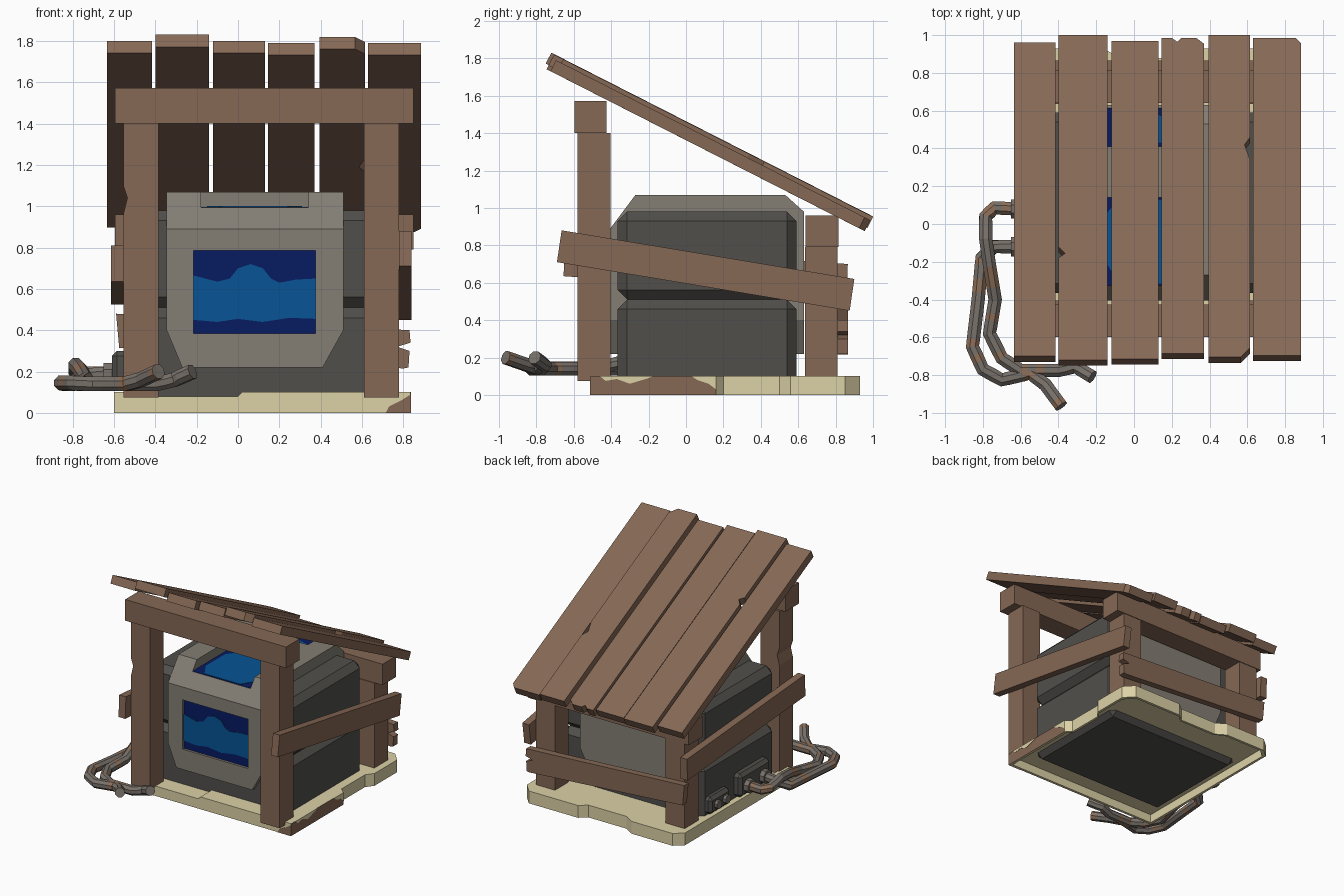
import bpy, bmesh, math, random
from mathutils import Vector as V

if "Cube" in bpy.data.objects:
    bpy.data.objects.remove(bpy.data.objects["Cube"])
random.seed(4)

def mat(name, c):
    m = bpy.data.materials.new(name)
    m.diffuse_color = (*c, 1)
    m.use_nodes = True
    m.node_tree.nodes["Principled BSDF"].inputs["Base Color"].default_value = m.diffuse_color
    return m

WOOD = mat("brown wood", (0.235, 0.138, 0.09))
CREAM = mat("cream paint", (0.72, 0.64, 0.385))
DARK = mat("dark grey shell", (0.082, 0.078, 0.07))
LIGHT = mat("warm grey casing", (0.23, 0.21, 0.175))
NAVY = mat("navy screen", (0.002, 0.011, 0.12))
BLUE = mat("blue liquid", (0.002, 0.088, 0.3))
PIPE = mat("pipe grey", (0.19, 0.165, 0.145))
RUST = mat("pipe rust", (0.27, 0.16, 0.1))

def finish(name, bm, mats):
    bmesh.ops.recalc_face_normals(bm, faces=bm.faces)
    me = bpy.data.meshes.new(name)
    bm.to_mesh(me)
    bm.free()
    for m in mats:
        me.materials.append(m)
    ob = bpy.data.objects.new(name, me)
    bpy.context.collection.objects.link(ob)
    return ob

def prism(name, pts, off, *mats):
    """Closed solid: polygon swept along an offset vector."""
    bm = bmesh.new()
    f = bm.faces.new([bm.verts.new(p) for p in pts])
    r = bmesh.ops.extrude_face_region(bm, geom=[f], use_keep_orig=True)
    for v in r["geom"]:
        if isinstance(v, bmesh.types.BMVert):
            v.co += V(off)
    return finish(name, bm, mats)

def box(name, x0, x1, y0, y1, z0, z1, m, bevel=0):
    ob = prism(name, [(x0, y0, z0), (x1, y0, z0), (x1, y1, z0), (x0, y1, z0)], (0, 0, z1 - z0), m)
    if bevel:
        b = ob.modifiers.new("bevel", 'BEVEL')
        b.width, b.segments = bevel, 1
    return ob

def along_x(name, pts, x0, x1, m):      # (y,z) outline swept in x
    return prism(name, [(x0, y, z) for y, z in pts], (x1 - x0, 0, 0), m)

def along_y(name, pts, y0, y1, m):      # (x,z) outline swept in y
    return prism(name, [(x, y0, z) for x, z in pts], (0, y1 - y0, 0), m)

def along_z(name, pts, z0, z1, *m):     # (x,y) outline swept in z
    return prism(name, [(x, y, z0) for x, y in pts], (0, 0, z1 - z0), *m)

def boolean(ob, cutter, op='DIFFERENCE'):
    md = ob.modifiers.new("cut", 'BOOLEAN')
    md.object, md.operation, md.solver = cutter, op, 'EXACT'
    bpy.context.view_layer.objects.active = ob
    bpy.ops.object.modifier_apply(modifier=md.name)
    bpy.data.objects.remove(cutter)

# base tray: chipped outline, hollow underneath
rim = [(-.6, -.51), (.05, -.51), (.835, -.51), (.835, .16), (.79, .2), (.79, .5), (.835, .56), (.835, .85),
       (.76, .93), (.32, .93), (.26, .88), (-.08, .88), (-.16, .93), (-.53, .93), (-.6, .87)]
base = along_z("base_tray", rim, 0, .1, CREAM, WOOD)
inner = [(.117 + (x - .117) * .97, .21 + (y - .21) * .97) for x, y in rim]
boolean(base, along_z("cutter", inner, -.1, .07, CREAM))
boolean(base, along_y("cutter", [(-.54, .08), (0, .08), (.04, .12), (-.54, .12)], -.6, -.3, CREAM))
for p in base.data.polygons:            # bare wood on the right edge
    if p.center.x > .83 and p.center.y < .16 and p.normal.x > .5:
        p.material_index = 1
along_x("paint_streak", [(-.46, .1), (-.43, .075), (-.37, .085), (-.3, .06), (-.2, .09), (-.18, .1)], .834, .838, CREAM)
along_x("paint_edge", [(.03, .1), (.06, .08), (.12, .06), (.16, .03), (.16, .1)], .834, .838, CREAM)
along_y("bare_corner", [(.715, 0), (.836, 0), (.836, .09), (.79, .06), (.73, .03)], -.513, -.508, WOOD)

# posts and beams
for x0, tag in ((-.555, "left"), (.61, "right")):
    x1 = x0 + .17
    outline = [(x0, .075), (x1, .075), (x1, 1.4), (x0, 1.4)]
    if tag == "left":
        outline += [(x0, 1.1), (x0 + .02, 1.04), (x0, .96)]
    along_y("front_post_" + tag, outline, -.58, -.405, WOOD)
    box("back_post_" + tag, x0, x1, .635, .81, .1, .79, WOOD)
box("front_beam", -.595, .85, -.597, -.425, 1.4, 1.572, WOOD)
box("back_beam", -.595, .85, .64, .815, .79, .96, WOOD)

# nailed side and back boards
along_x("right_board", [(-.69, .71), (.875, .45), (.9, .62), (-.665, .88)], .78, .84, WOOD)
along_x("left_board", [(-.655, .635), (.86, .525), (.865, .7), (-.645, .81)], -.615, -.555, WOOD)
along_y("back_board", [(-.575, .315), (.8, .215), (.825, .22), (.83, .3), (.77, .32), (.835, .34), (.83, .4),
                       (-.59, .48)], .81, .865, WOOD)

# sloped roof planks: x0, x1, front y, back y, front top z
planks = [(-.635, -.415, -.70, .96, 1.80), (-.40, -.14, -.72, 1.0, 1.83), (-.12, .13, -.715, .97, 1.80),
          (.145, .37, -.685, .985, 1.79), (.395, .615, -.705, 1.0, 1.82), (.63, .885, -.695, .985, 1.79)]
ang = math.atan(.509)
drop = (0, -.066 * math.sin(ang), -.066 * math.cos(ang))
for i, (x0, x1, y0, y1, zt) in enumerate(planks):
    a, b, c, d = (x0, y0), (x1, y0), (x1, y1), (x0, y1)
    pts = [a, b, c, d]
    if i == 1:
        pts = [a, b, c, d, (x0, -.12), (x0 + .035, -.155), (x0, -.18)]
    if i == 3:
        pts = [a, b, (x1, y1 - .03), (x1 - .04, y1), (.25, y1), (.23, y1 - .02), (.2, y1), d]
    if i == 4:
        pts = [a, (x1 - .05, y0), (x1, y0 + .05), (x1, .34), (x1 - .03, .42), (x1, .46), c, d]
    if i == 5:
        pts = [a, b, (x1, y1 - .03), (x1 - .03, y1), d]
    prism(f"roof_plank_{i + 1}", [(x, y, zt - .509 * (y - y0)) for x, y in pts], drop, WOOD)

# dark shell: lower and upper halves with a chamfer groove between
box("lower_shell", -.55, .715, -.365, .59, .03, .51, DARK, .05)
box("upper_shell", -.55, .715, -.365, .59, .51, .98, DARK, .05)

# casing band: side profile intersected with front profile
case = along_x("casing", [(-.405, .22), (.63, .22), (.63, .98), (.53, 1.07), (-.27, 1.07), (-.405, .89)],
               -.345, .51, LIGHT)
boolean(case, along_y("front_profile", [(-.27, .22), (.41, .22), (.51, .4), (.51, 1.1), (-.345, 1.1), (-.345, .4)],
                      -.6, .8, LIGHT), 'INTERSECT')
boolean(case, box("cutter", -.215, .375, -.6, -.38, .385, .785, LIGHT))
boolean(case, box("cutter", -.18, .34, -.5, .14, .995, 1.2, LIGHT))
boolean(case, box("cutter", -.18, .34, .41, .8, .995, 1.2, LIGHT))

# front screen with liquid wave
box("front_screen", -.215, .375, -.386, -.379, .385, .785, NAVY)
along_y("front_liquid", [(-.215, .45), (-.1, .44), (0, .455), (.12, .44), (.25, .46), (.375, .455), (.375, .65),
                         (.28, .645), (.2, .63), (.16, .65), (.12, .7), (.06, .72), (0, .7), (-.04, .65),
                         (-.1, .635), (-.215, .665)], -.391, -.385, BLUE)
# top windows
box("top_screen", -.18, .34, -.325, .14, .994, .997, NAVY)
along_z("top_liquid", [(-.15, -.2), (-.08, -.315), (.24, -.315), (.31, -.2), (.3, .03), (.2, .125), (-.08, .135),
                       (-.15, .05)], .996, 1.0, BLUE)
box("rear_top_screen", -.18, .34, .41, .613, .994, .997, NAVY)
along_z("rear_top_liquid", [(-.05, .44), (.2, .43), (.28, .52), (.12, .58), (-.1, .55)], .996, 1.0, BLUE)

def tube(name, path, radii, m, sides=8, m2=None):
    """Ringed tube following a path, capped, with optional random rust bands."""
    bm = bmesh.new()
    path = [V(p) for p in path]
    rings = []
    for i, p in enumerate(path):
        t = (path[min(i + 1, len(path) - 1)] - path[max(i - 1, 0)]).normalized()
        u = t.cross(V((0, 0, 1))).normalized()
        w = u.cross(t)
        rings.append([bm.verts.new(p + radii[i] * (u * math.cos(a) + w * math.sin(a)))
                      for a in (2 * math.pi * (k + .5) / sides for k in range(sides))])
    for r, s in zip(rings, rings[1:]):
        rust = bool(m2) and random.random() < .22
        for k in range(sides):
            j = (k + 1) % sides
            bm.faces.new((r[k], r[j], s[j], s[k])).material_index = int(rust)
    bm.faces.new(rings[0])
    bm.faces.new(rings[-1])
    return finish(name, bm, [m, m2] if m2 else [m])

# pipe sockets on the left side
box("pipe_socket", -.61, -.52, -.22, .17, .11, .3, DARK, .025)
box("valve_box", -.6, -.52, .28, .54, .11, .25, DARK, .025)
for y in (.08, -.12):
    tube("pipe_flange", [(-.6, y, .19), (-.65, y, .19)], [.055] * 2, PIPE)
for y in (.35, .46):
    tube("valve_knob", [(-.59, y, .18), (-.625, y, .18)], [.035] * 2, PIPE)

# two bent pipes running round to the front
pipe_a = [(-.62, .08, .19), (-.74, .085, .19), (-.785, .04, .2), (-.785, -.08, .23), (-.765, -.22, .21),
          (-.735, -.4, .16), (-.765, -.58, .14), (-.7, -.71, .14), (-.6, -.775, .14), (-.4, -.775, .14),
          (-.31, -.755, .16), (-.22, -.81, .2)]
pipe_b = [(-.62, -.12, .19), (-.74, -.12, .18), (-.805, -.18, .14), (-.825, -.4, .14), (-.855, -.65, .145),
          (-.8, -.77, .145), (-.7, -.825, .14), (-.55, -.79, .14), (-.47, -.85, .16), (-.385, -.965, .2)]
for tag, key in (("a", pipe_a), ("b", pipe_b)):
    fine = []
    for p, q in zip(key, key[1:]):
        n = max(1, round((V(q) - V(p)).length / .04))
        fine += [V(p).lerp(V(q), k / n) for k in range(n)]
    fine.append(V(key[-1]))
    tube("pipe_" + tag, fine, [.038] * len(fine), PIPE, 8, RUST)
